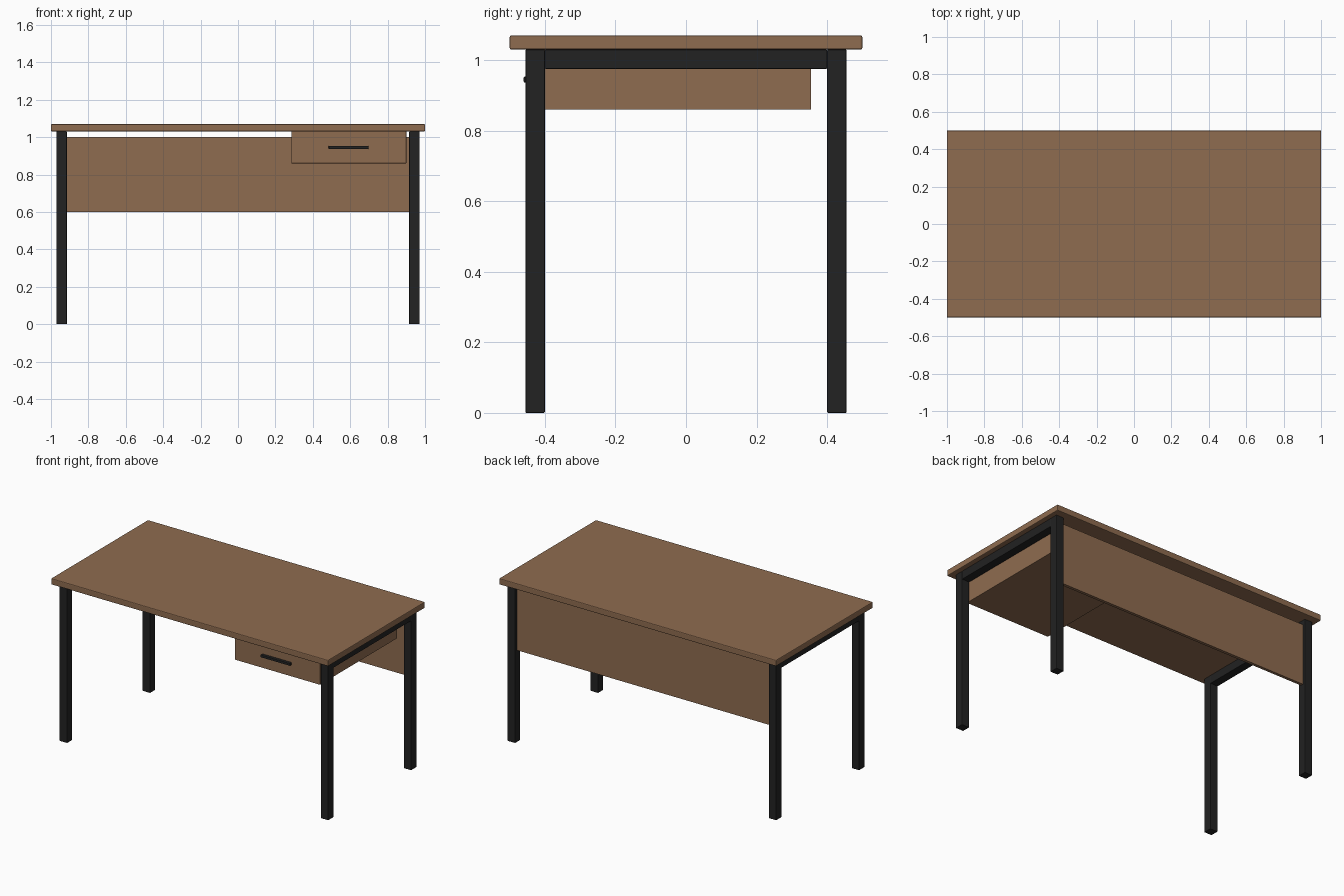
import bpy

if "Cube" in bpy.data.objects:
    bpy.data.objects.remove(bpy.data.objects["Cube"])


def material(name, rgb):
    m = bpy.data.materials.new(name)
    m.diffuse_color = (*rgb, 1.0)
    m.use_nodes = True
    m.node_tree.nodes["Principled BSDF"].inputs["Base Color"].default_value = m.diffuse_color
    return m


WOOD = material("brown wood", (0.275, 0.15, 0.08))
METAL = material("black metal", (0.016, 0.016, 0.016))


def box(name, low, high, mat, bevel=0.0):
    """Box between two corners, with an optional small edge bevel."""
    center = [(a + b) / 2 for a, b in zip(low, high)]
    bpy.ops.mesh.primitive_cube_add(size=1, location=center)
    ob = bpy.context.object
    ob.name = name
    ob.scale = [b - a for a, b in zip(low, high)]
    bpy.ops.object.transform_apply(location=False, rotation=False, scale=True)
    ob.data.materials.append(mat)
    if bevel:
        mod = ob.modifiers.new("edge", 'BEVEL')
        mod.width = bevel
        mod.segments = 2
    return ob


# Table top
box("table_top", (-1, -0.5, 1.03), (1, 0.5, 1.07), WOOD, 0.005)

# Side frames: two legs and a top rail on each side
for side, x in (("left", -0.9425), ("right", 0.9425)):
    x0, x1 = x - 0.0275, x + 0.0275
    box(side + "_front_leg", (x0, -0.455, 0), (x1, -0.4, 1.03), METAL, 0.003)
    box(side + "_back_leg", (x0, 0.4, 0), (x1, 0.455, 1.03), METAL, 0.003)
    box(side + "_rail", (x0, -0.4, 0.975), (x1, 0.4, 1.03), METAL, 0.003)

# Back panel between the rear legs
box("back_panel", (-0.915, 0.418, 0.6), (0.915, 0.437, 1.0), WOOD)

# Drawer under the right side, with a bar handle
box("drawer", (0.285, -0.44, 0.86), (0.9, 0.355, 1.03), WOOD, 0.002)
box("drawer_handle", (0.485, -0.46, 0.937), (0.697, -0.44, 0.953), METAL, 0.002)
